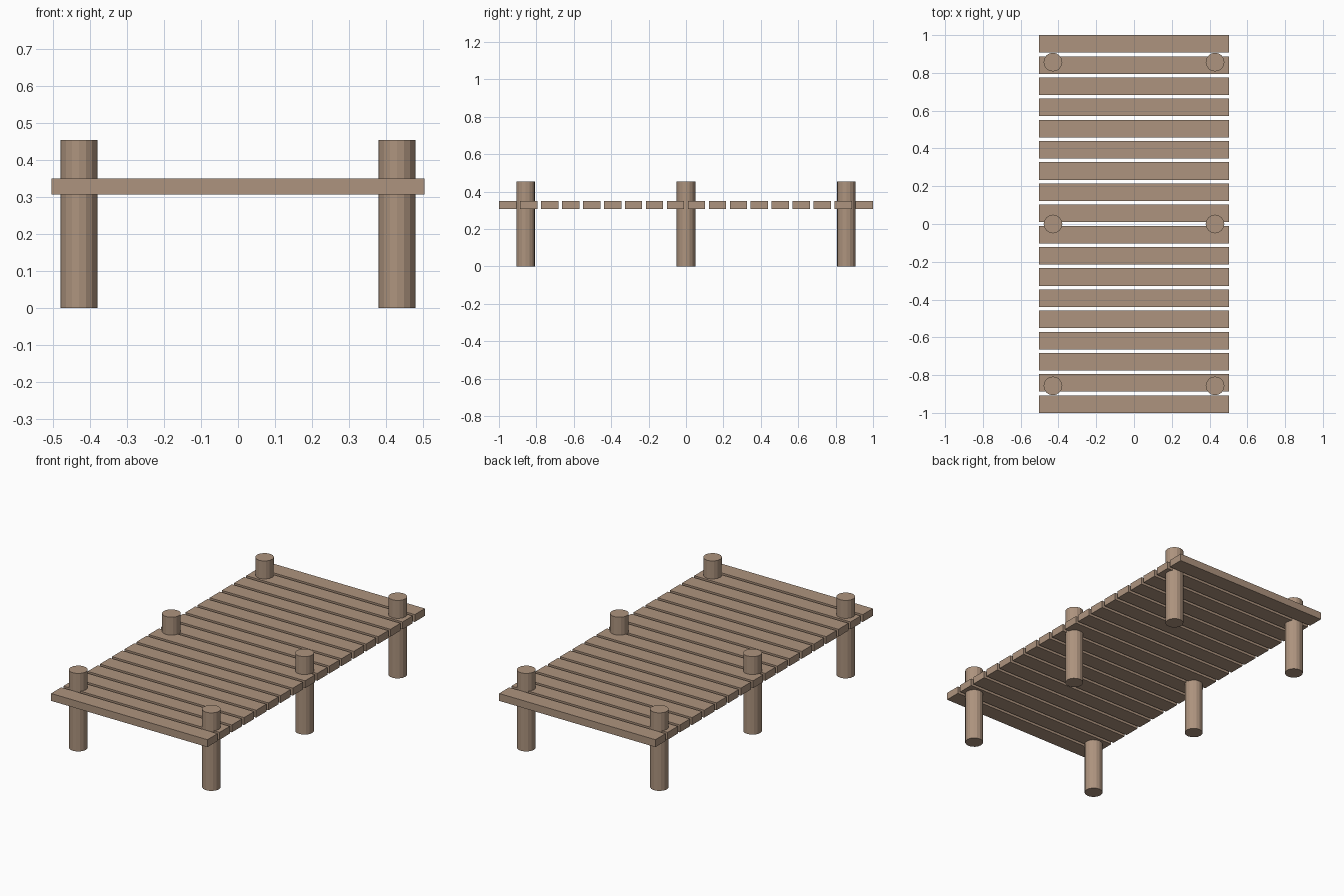
import bpy

if "Cube" in bpy.data.objects:
    bpy.data.objects.remove(bpy.data.objects["Cube"])

# weathered wood colour shared by all parts
wood = bpy.data.materials.new("weathered wood")
wood.diffuse_color = (0.42, 0.295, 0.21, 1)
wood.use_nodes = True
wood.node_tree.nodes["Principled BSDF"].inputs["Base Color"].default_value = wood.diffuse_color


def finish(name):
    ob = bpy.context.object
    ob.name = name
    ob.data.materials.append(wood)
    return ob


# deck planks, laid along x and spaced evenly in y
COUNT, WIDTH = 18, 0.093
pitch = (2 - WIDTH) / (COUNT - 1)
for i in range(COUNT):
    y = -1 + WIDTH / 2 + i * pitch
    bpy.ops.mesh.primitive_cube_add(size=1, location=(0, y, 0.328))
    plank = finish(f"plank_{i + 1}")
    plank.scale = (1.007, WIDTH, 0.043)

# round posts passing through the deck
for side, x in (("left", -0.429), ("right", 0.429)):
    for place, y in (("front", -0.857), ("middle", 0), ("back", 0.857)):
        bpy.ops.mesh.primitive_cylinder_add(
            vertices=16, radius=0.0495, depth=0.454, location=(x, y, 0.227))
        finish(f"{place}_{side}_post")
